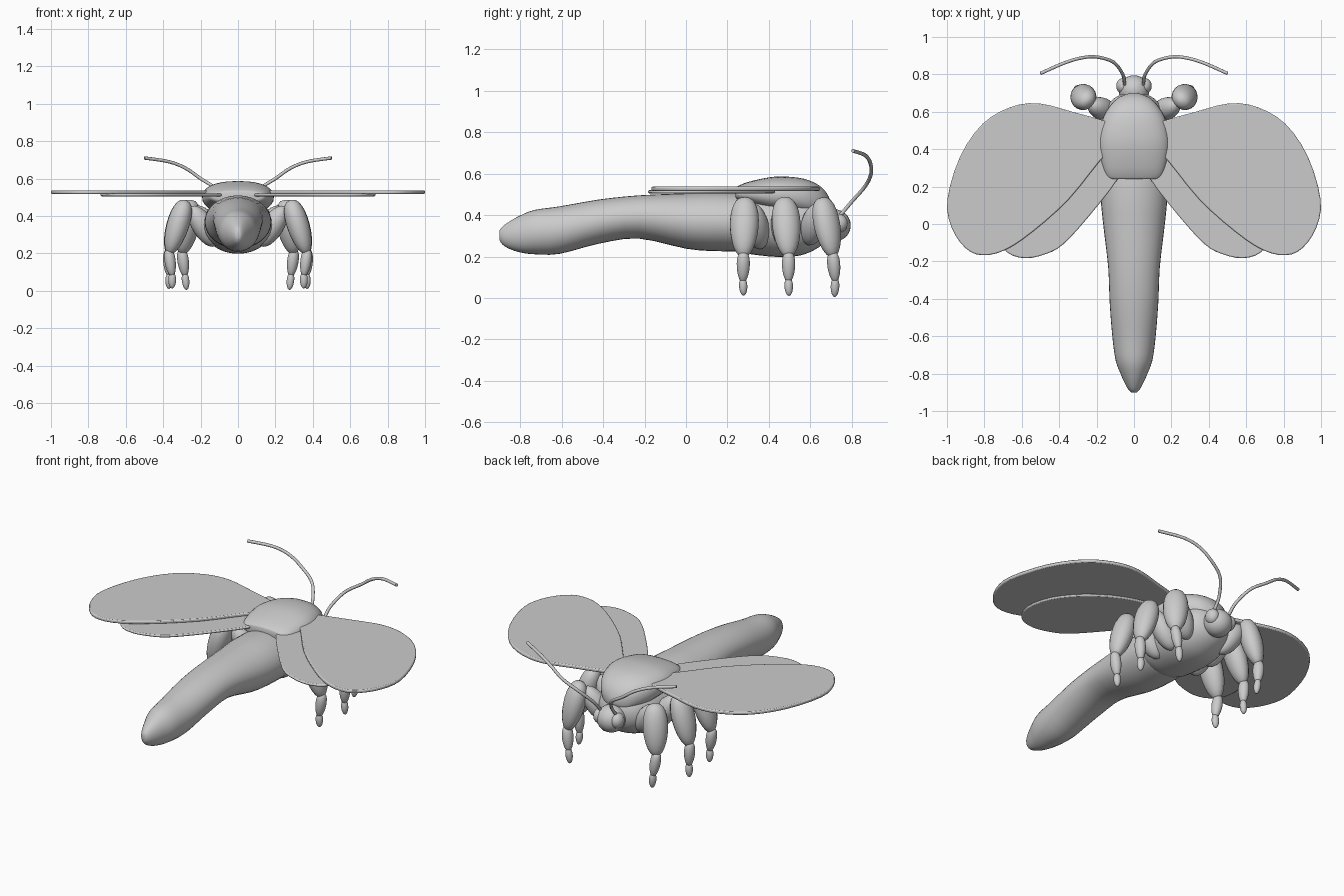
import bpy, bmesh, math
from mathutils import Vector, Matrix

if "Cube" in bpy.data.objects:
    bpy.data.objects.remove(bpy.data.objects["Cube"])

grey = bpy.data.materials.new("plain grey")
grey.diffuse_color = (0.6, 0.6, 0.6, 1)
grey.use_nodes = True
grey.node_tree.nodes["Principled BSDF"].inputs["Base Color"].default_value = grey.diffuse_color


def finish(name, bm, angle=60):
    bmesh.ops.recalc_face_normals(bm, faces=bm.faces)
    me = bpy.data.meshes.new(name)
    bm.to_mesh(me)
    bm.free()
    me.materials.append(grey)
    ob = bpy.data.objects.new(name, me)
    bpy.context.collection.objects.link(ob)
    bpy.ops.object.select_all(action='DESELECT')
    ob.select_set(True)
    bpy.context.view_layer.objects.active = ob
    bpy.ops.object.shade_smooth_by_angle(angle=math.radians(angle))
    return ob


def spline(pts, n, closed=False):
    """Catmull-Rom through points of any dimension."""
    k = len(pts)
    get = (lambda i: pts[i % k]) if closed else (lambda i: pts[max(0, min(k - 1, i))])
    out = []
    for i in range(k if closed else k - 1):
        a, b, c, d = (get(i + j) for j in (-1, 0, 1, 2))
        for s in range(n):
            t = s / n
            out.append([0.5 * (2 * q + (r - p) * t + (2 * p - 5 * q + 4 * r - u) * t * t
                               + (3 * q - p - 3 * r + u) * t ** 3)
                        for p, q, r, u in zip(a, b, c, d)])
    if not closed:
        out.append(list(pts[-1]))
    return out


def loft(name, rings, n=3, sides=32, matrix=None, power=1.0):
    """Rings of (y, half width, bottom z, top z) skinned along y."""
    bm = bmesh.new()
    loops = []
    for y, w, lo, hi in spline(rings, n):
        loop = []
        for i in range(sides):
            a = 2 * math.pi * i / sides
            c, s = math.cos(a), math.sin(a)
            x = math.copysign(abs(c) ** power, c) * w
            z = (lo + hi) / 2 + math.copysign(abs(s) ** power, s) * (hi - lo) / 2
            loop.append(bm.verts.new((x, y, z)))
        loops.append(loop)
    for a, b in zip(loops, loops[1:]):
        for i in range(sides):
            j = (i + 1) % sides
            bm.faces.new((a[i], a[j], b[j], b[i]))
    bm.faces.new(loops[0])
    bm.faces.new(loops[-1])
    if matrix:
        bm.transform(matrix)
    return finish(name, bm)


def limb(name, p0, p1, rx, rz, fat=0.4):
    """Rounded limb segment from p0 to p1, widest at fraction fat."""
    p0, p1 = Vector(p0), Vector(p1)
    d = p1 - p0
    rings = []
    for i in range(13):
        t = 0.5 - 0.5 * math.cos(math.pi * (i + 0.15) / 12.3)
        u = t ** (math.log(0.5) / math.log(fat))
        r = (4 * u * (1 - u)) ** 0.5
        rings.append((t * d.length, rx * r, -rz * r, rz * r))
    m = Matrix.Translation(p0) @ d.to_track_quat('Y', 'X').to_matrix().to_4x4()
    return loft(name, rings, 1, 20, m)


def ball(name, center, radii):
    bm = bmesh.new()
    bmesh.ops.create_uvsphere(bm, u_segments=24, v_segments=16, radius=1)
    bm.transform(Matrix.Translation(center) @ Matrix.Diagonal((*radii, 1)))
    return finish(name, bm)


def wing(name, outline, z0, z1, side):
    bm = bmesh.new()
    f = bm.faces.new([bm.verts.new((x * side, y, z0)) for x, y in spline(outline, 3, True)])
    ext = bmesh.ops.extrude_face_region(bm, geom=[f])
    verts = [v for v in ext['geom'] if isinstance(v, bmesh.types.BMVert)]
    bmesh.ops.translate(bm, verts=verts, vec=(0, 0, z1 - z0))
    ob = finish(name, bm, 40)
    bev = ob.modifiers.new("rounded rim", 'BEVEL')
    bev.width, bev.segments = 0.006, 2


# Abdomen, thorax and back shield
loft("abdomen", [(-0.90, 0.015, 0.28, 0.325), (-0.885, 0.03, 0.257, 0.345),
                 (-0.85, 0.05, 0.236, 0.37), (-0.80, 0.072, 0.22, 0.398),
                 (-0.73, 0.098, 0.211, 0.425), (-0.61, 0.115, 0.213, 0.442),
                 (-0.42, 0.13, 0.262, 0.475), (-0.23, 0.138, 0.287, 0.495),
                 (0.0, 0.165, 0.238, 0.505), (0.15, 0.178, 0.226, 0.51),
                 (0.30, 0.17, 0.23, 0.50), (0.40, 0.12, 0.27, 0.46)])
loft("thorax", [(0.20, 0.12, 0.26, 0.47), (0.26, 0.175, 0.222, 0.49),
                (0.36, 0.19, 0.205, 0.50), (0.46, 0.19, 0.198, 0.50),
                (0.55, 0.18, 0.205, 0.50), (0.62, 0.15, 0.232, 0.49),
                (0.67, 0.11, 0.27, 0.46), (0.70, 0.05, 0.32, 0.41)])
loft("back_shield", [(0.24, 0.12, 0.48, 0.532), (0.25, 0.145, 0.465, 0.54),
                     (0.30, 0.167, 0.45, 0.56), (0.40, 0.19, 0.42, 0.582),
                     (0.48, 0.188, 0.41, 0.586), (0.57, 0.165, 0.395, 0.575),
                     (0.64, 0.122, 0.39, 0.545), (0.68, 0.075, 0.395, 0.505),
                     (0.70, 0.02, 0.43, 0.46)], power=0.85)

# Head
ball("head", (0, 0.715, 0.35), (0.082, 0.08, 0.078))

# Outlines of the wings, right side
FORE = [(0.10, 0.52), (0.17, 0.555), (0.33, 0.60), (0.51, 0.645), (0.66, 0.625),
        (0.81, 0.535), (0.93, 0.36), (0.998, 0.13), (0.975, -0.02), (0.90, -0.13),
        (0.81, -0.167), (0.69, -0.14), (0.54, -0.04), (0.35, 0.13), (0.18, 0.34), (0.10, 0.42)]
HIND = [(0.06, 0.36), (0.08, 0.25), (0.25, 0.03), (0.38, -0.11), (0.47, -0.16),
        (0.58, -0.183), (0.68, -0.15), (0.735, -0.04), (0.70, 0.12), (0.58, 0.27),
        (0.40, 0.385), (0.20, 0.43)]

# Legs: coxa root, hip, knee, ankle, toe
LEGS = {
    "front": [(0.11, 0.59, 0.26), (0.23, 0.64, 0.45), (0.25, 0.655, 0.485),
              (0.298, 0.71, 0.195), (0.283, 0.72, 0.08), (0.275, 0.717, 0.005)],
    "middle": [(0.12, 0.48, 0.24), (0.25, 0.46, 0.45), (0.28, 0.475, 0.485),
               (0.372, 0.495, 0.195), (0.367, 0.495, 0.08), (0.37, 0.497, 0.01)],
    "hind": [(0.12, 0.36, 0.24), (0.25, 0.32, 0.45), (0.28, 0.285, 0.485),
             (0.368, 0.277, 0.195), (0.352, 0.275, 0.08), (0.352, 0.278, 0.012)],
}

ANTENNA = [(0.05, 0.745, 0.40), (0.06, 0.80, 0.465), (0.11, 0.865, 0.54), (0.20, 0.893, 0.60),
           (0.28, 0.888, 0.655), (0.37, 0.862, 0.69), (0.50, 0.805, 0.71)]

for side, tag in ((1, "right"), (-1, "left")):
    wing(tag + "_forewing", FORE, 0.517, 0.537, side)
    wing(tag + "_hindwing", HIND, 0.505, 0.52, side)
    ball(tag + "_eye", (0.058 * side, 0.738, 0.36), (0.037, 0.042, 0.045))

    for leg, pts in LEGS.items():
        c0, c1, hip, knee, ankle, toe = [Vector((x * side, y, z)) for x, y, z in pts]
        base = f"{tag}_{leg}_leg_"
        limb(base + "coxa", c0, c1, 0.06, 0.06, 0.5)
        limb(base + "femur", hip, knee, 0.06, 0.07, 0.42)
        limb(base + "shin", knee + (knee - ankle) * 0.25, ankle - (knee - ankle) * 0.05,
             0.03, 0.032, 0.4)
        limb(base + "foot", ankle + (ankle - toe) * 0.25, toe, 0.02, 0.021, 0.45)

    # Antenna: swept round curve
    cu = bpy.data.curves.new(tag + "_antenna", 'CURVE')
    cu.dimensions = '3D'
    cu.bevel_depth = 0.009
    cu.bevel_resolution = 3
    cu.use_fill_caps = True
    path = spline(ANTENNA, 6)
    sp = cu.splines.new('POLY')
    sp.points.add(len(path) - 1)
    for p, (x, y, z) in zip(sp.points, path):
        p.co = (x * side, y, z, 1)
    cu.materials.append(grey)
    bpy.context.collection.objects.link(bpy.data.objects.new(tag + "_antenna", cu))
